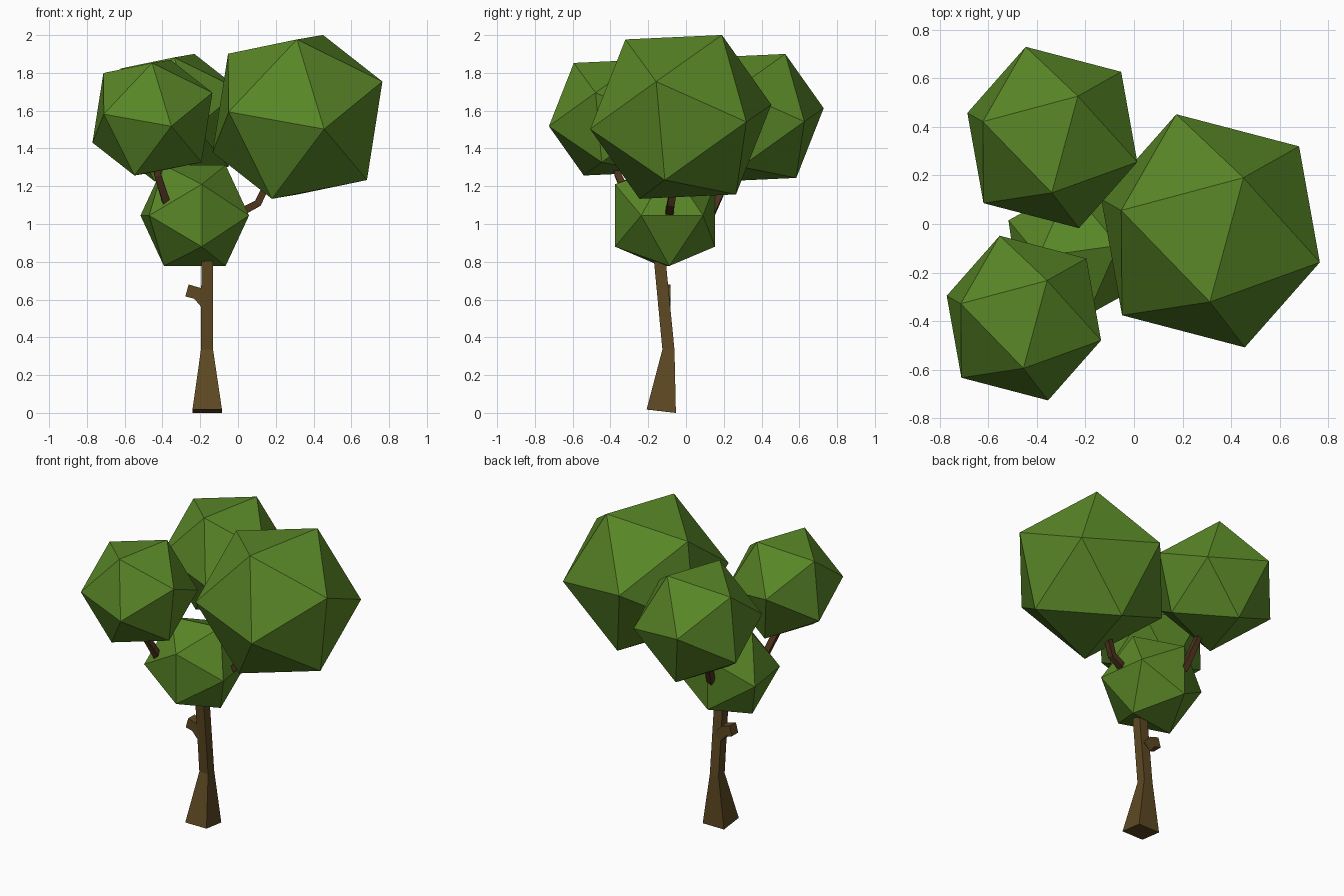
import bpy, bmesh, math
from mathutils import Vector, Matrix

if "Cube" in bpy.data.objects:
    bpy.data.objects.remove(bpy.data.objects["Cube"])


def material(name, rgb):
    m = bpy.data.materials.new(name)
    m.diffuse_color = (*rgb, 1)
    m.use_nodes = True
    m.node_tree.nodes["Principled BSDF"].inputs["Base Color"].default_value = m.diffuse_color
    return m


LEAF = material("leaf_green", (0.10, 0.24, 0.02))
BARK = material("bark_brown", (0.11, 0.065, 0.016))
TWIG = material("branch_brown", (0.075, 0.033, 0.012))


def make(name, bm, mat):
    bmesh.ops.recalc_face_normals(bm, faces=bm.faces)
    me = bpy.data.meshes.new(name)
    bm.to_mesh(me)
    bm.free()
    me.materials.append(mat)
    ob = bpy.data.objects.new(name, me)
    bpy.context.collection.objects.link(ob)


def leaf_ball(name, centre, radius, pole, neighbour):
    """Icosahedron oriented by the directions of two adjacent corners."""
    a = Vector(pole).normalized()
    b = Vector(neighbour)
    b = (b - a * b.dot(a)).normalized()
    rot = Matrix((b, a.cross(b), a)).transposed().to_4x4()
    bm = bmesh.new()
    bmesh.ops.create_icosphere(bm, subdivisions=1, radius=radius,
                               matrix=Matrix.Translation(centre) @ rot)
    make(name, bm, LEAF)


def limb(name, path, widths, mat):
    """Square-section tube along a path."""
    pts = [Vector(p) for p in path]
    bm = bmesh.new()
    rings = []
    for i, (p, w) in enumerate(zip(pts, widths)):
        t = Vector()
        if i > 0:
            t += (p - pts[i - 1]).normalized()
        if i < len(pts) - 1:
            t += (pts[i + 1] - p).normalized()
        t.normalize()
        u = Vector((0, 1, 0)).cross(t).normalized()
        v = t.cross(u)
        h = w / 2
        rings.append([bm.verts.new(p + u * sx * h + v * sy * h)
                      for sx, sy in ((-1, -1), (1, -1), (1, 1), (-1, 1))])
    for r, s in zip(rings, rings[1:]):
        for k in range(4):
            bm.faces.new((r[k], r[(k + 1) % 4], s[(k + 1) % 4], s[k]))
    bm.faces.new(rings[0])
    bm.faces.new(rings[-1])
    make(name, bm, mat)


# crown: three balls share one tilt
POLE, NEXT = (0.135, 0.218, 0.433), (0.45, -0.133, 0.183)
for name, c, r in (("large_foliage", (0.315, -0.028, 1.567), 0.504),
                   ("back_foliage", (-0.336, 0.356, 1.563), 0.392),
                   ("front_foliage", (-0.453, -0.387, 1.563), 0.356)):
    leaf_ball(name, c, r, POLE, NEXT)

# lower ball, with a vertical edge at the front
th = math.radians(8)
phi = (1 + math.sqrt(5)) / 2
fx, fy = phi * math.sin(th), -phi * math.cos(th)
leaf_ball("lower_foliage", (-0.229, -0.111, 1.045), 0.314, (fx, fy, 1), (fx, fy, -1))

# trunk with flared foot
limb("trunk", [(-0.163, -0.131, 0.009), (-0.164, -0.093, 0.335),
               (-0.163, -0.138, 0.80), (-0.165, -0.145, 0.96)],
     [0.156, 0.064, 0.062, 0.055], BARK)
# cut stub on the trunk
limb("branch_stub", [(-0.172, -0.116, 0.585), (-0.215, -0.116, 0.633), (-0.27, -0.116, 0.648)],
     [0.066, 0.066, 0.066], BARK)

# branches reaching into the crown
limb("front_branch", [(-0.18, -0.15, 0.93), (-0.375, -0.29, 1.10),
                      (-0.425, -0.36, 1.26), (-0.44, -0.38, 1.40)],
     [0.04, 0.04, 0.036, 0.03], TWIG)
limb("right_branch", [(-0.15, -0.13, 0.95), (0.04, -0.085, 1.075), (0.105, -0.08, 1.11),
                      (0.145, -0.065, 1.19), (0.19, -0.05, 1.32)],
     [0.04, 0.04, 0.038, 0.036, 0.03], TWIG)
limb("back_branch", [(-0.17, -0.12, 0.93), (-0.28, 0.14, 1.07),
                     (-0.305, 0.20, 1.20), (-0.325, 0.28, 1.36)],
     [0.04, 0.04, 0.036, 0.03], TWIG)
